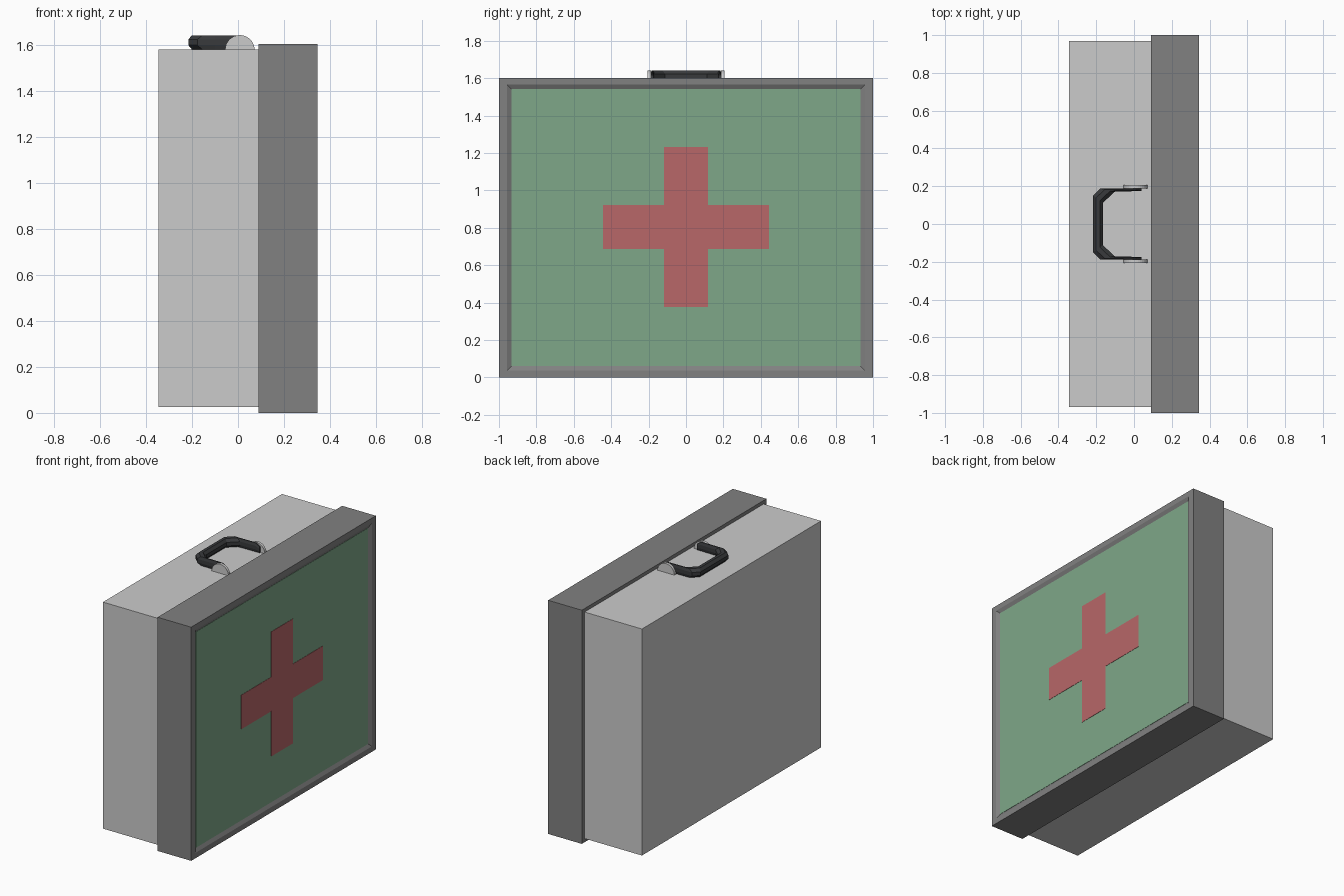
import bpy, bmesh, math

if "Cube" in bpy.data.objects:
    bpy.data.objects.remove(bpy.data.objects["Cube"])


def material(name, rgb):
    m = bpy.data.materials.new(name)
    m.diffuse_color = (*rgb, 1)
    m.use_nodes = True
    m.node_tree.nodes["Principled BSDF"].inputs["Base Color"].default_value = m.diffuse_color
    return m


LIGHT = material("light_grey", (0.58, 0.55, 0.55))
DARK = material("mid_grey", (0.22, 0.22, 0.22))
GREEN = material("green", (0.21, 0.39, 0.25))
RED = material("red", (0.48, 0.135, 0.14))
BLACK = material("charcoal", (0.04, 0.042, 0.045))


def loft(name, rings, mat):
    """Skin a closed solid through matching rings of points."""
    bm = bmesh.new()
    loops = [[bm.verts.new(p) for p in ring] for ring in rings]
    for a, b in zip(loops, loops[1:]):
        for i in range(len(a)):
            j = (i + 1) % len(a)
            bm.faces.new((a[i], a[j], b[j], b[i]))
    bm.faces.new(loops[0])
    bm.faces.new(loops[-1])
    bmesh.ops.recalc_face_normals(bm, faces=bm.faces)
    me = bpy.data.meshes.new(name)
    bm.to_mesh(me)
    bm.free()
    me.materials.append(mat)
    ob = bpy.data.objects.new(name, me)
    bpy.context.collection.objects.link(ob)
    return ob


def rect(x, hy, z0, z1):
    return [(x, -hy, z0), (x, hy, z0), (x, hy, z1), (x, -hy, z1)]


# Case body and lid with a shallow bevelled recess
loft("case_body", [rect(-0.345, 0.97, 0.025, 1.578),
                   rect(0.09, 0.97, 0.025, 1.578)], LIGHT)
loft("case_lid", [rect(0.09, 1, 0, 1.602), rect(0.345, 1, 0, 1.602),
                  rect(0.345, 0.957, 0.037, 1.566),
                  rect(0.332, 0.932, 0.061, 1.541)], DARK)

# Green panel and red cross
loft("lid_panel", [rect(0.328, 0.932, 0.061, 1.541),
                   rect(0.334, 0.932, 0.061, 1.541)], GREEN)
w, h, v, c = 0.117, 0.443, 0.427, 0.804
cross = [(-w, -v), (w, -v), (w, -w), (h, -w), (h, w), (w, w),
         (w, v), (-w, v), (-w, w), (-h, w), (-h, -w), (-w, -w)]
loft("cross", [[(x, y, c + z) for y, z in cross] for x in (0.331, 0.336)], RED)

# Half-round handle brackets
arc = [(0.008 + 0.064 * math.cos(math.pi * i / 16),
        1.577 + 0.064 * math.sin(math.pi * i / 16)) for i in range(17)]
for side, label in ((-1, "near"), (1, "far")):
    loft(f"handle_bracket_{label}",
         [[(x, side * y, z) for x, z in arc] for y in (0.188, 0.206)], LIGHT)

# Handle: chamfered section swept along a U (outer x,y / inner x,y / top z)
half = [((0.04, 0.189), (0.04, 0.174), 1.622),
        ((0.01, 0.189), (0.01, 0.174), 1.64),
        ((-0.10, 0.189), (-0.10, 0.171), 1.64),
        ((-0.177, 0.189), (-0.104, 0.169), 1.64),
        ((-0.216, 0.15), (-0.165, 0.112), 1.64)]
path = half + [((o[0], -o[1]), (i[0], -i[1]), t) for o, i, t in reversed(half)]
profile = [(0, 0.3), (0, 0.7), (0.3, 1), (0.7, 1),
           (1, 0.7), (1, 0.3), (0.7, 0), (0.3, 0)]
loft("handle", [[(i[0] + (o[0] - i[0]) * u, i[1] + (o[1] - i[1]) * u,
                  1.579 + (t - 1.579) * k) for u, k in profile]
                for o, i, t in path], BLACK)
